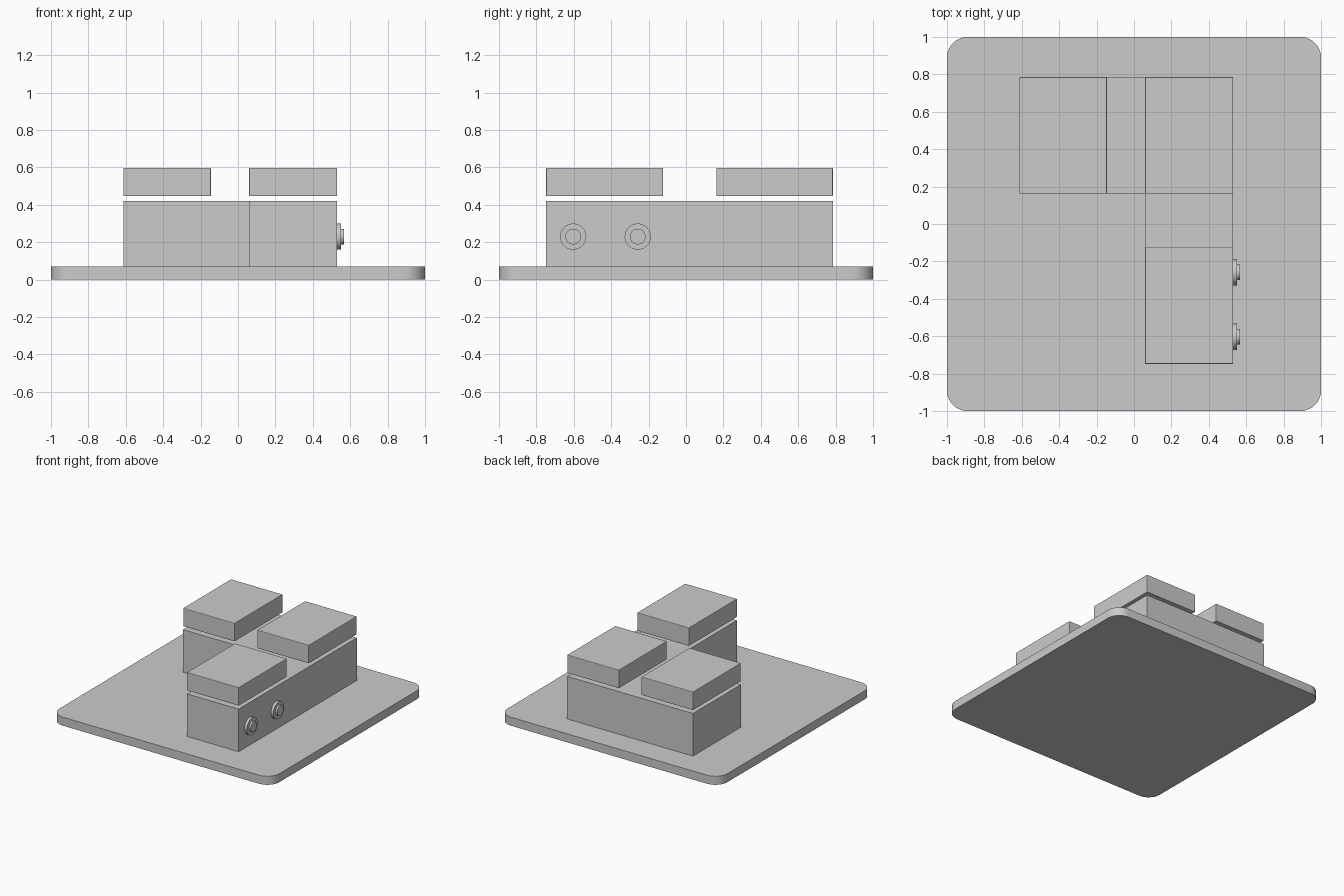
import bpy
import bmesh
from math import radians

cube = bpy.data.objects.get("Cube")
if cube:
    bpy.data.objects.remove(cube)

grey = bpy.data.materials.new("plain_grey")
grey.use_nodes = True
grey.diffuse_color = (0.6, 0.6, 0.6, 1)
grey.node_tree.nodes["Principled BSDF"].inputs["Base Color"].default_value = (0.6, 0.6, 0.6, 1)


def prism(name, outline, z0, z1):
    """Extrude a flat outline upwards from z0 to z1."""
    bm = bmesh.new()
    face = bm.faces.new([bm.verts.new((x, y, z0)) for x, y in outline])
    top = bmesh.ops.extrude_face_region(bm, geom=[face])["geom"]
    for v in top:
        if isinstance(v, bmesh.types.BMVert):
            v.co.z = z1
    bmesh.ops.recalc_face_normals(bm, faces=bm.faces)
    mesh = bpy.data.meshes.new(name)
    bm.to_mesh(mesh)
    bm.free()
    mesh.materials.append(grey)
    obj = bpy.data.objects.new(name, mesh)
    bpy.context.collection.objects.link(obj)
    return obj


def rectangle(x0, x1, y0, y1):
    return [(x0, y0), (x1, y0), (x1, y1), (x0, y1)]


def smooth(obj):
    bpy.ops.object.select_all(action="DESELECT")
    obj.select_set(True)
    bpy.context.view_layer.objects.active = obj
    bpy.ops.object.shade_smooth_by_angle(angle=radians(30))


# Base plate with rounded upright corners
base = prism("base_plate", rectangle(-1, 1, -1, 1), 0, 0.07)
bm = bmesh.new()
bm.from_mesh(base.data)
corners = [e for e in bm.edges if abs(e.verts[0].co.z - e.verts[1].co.z) > 0.01]
bmesh.ops.bevel(bm, geom=corners, offset=0.11, segments=10, profile=0.5, affect="EDGES")
bm.to_mesh(base.data)
bm.free()
smooth(base)

# L-shaped main body
LEFT, INNER_LEFT, INNER_RIGHT, RIGHT = -0.613, -0.145, 0.06, 0.53
FRONT, FRONT_END, BACK_START, BACK = -0.748, -0.123, 0.162, 0.785
prism("main_body", [(INNER_RIGHT, FRONT), (RIGHT, FRONT), (RIGHT, BACK), (LEFT, BACK),
                    (LEFT, BACK_START), (INNER_RIGHT, BACK_START)], 0.07, 0.42)

# Three raised roof blocks with softened edges
blocks = {
    "front_roof_block": (INNER_RIGHT, RIGHT, FRONT, FRONT_END),
    "corner_roof_block": (INNER_RIGHT, RIGHT, BACK_START, BACK),
    "side_roof_block": (LEFT, INNER_LEFT, BACK_START, BACK),
}
for name, bounds in blocks.items():
    block = prism(name, rectangle(*bounds), 0.447, 0.597)
    bevel = block.modifiers.new("soft_edges", "BEVEL")
    bevel.width = 0.004
    bevel.segments = 2


# Round fittings on the left wall: a wide flange and a narrower cap
def disc(name, y, radius, x0, x1):
    bpy.ops.mesh.primitive_cylinder_add(vertices=40, radius=radius, depth=x1 - x0,
                                        location=((x0 + x1) / 2, y, 0.23),
                                        rotation=(0, radians(90), 0))
    obj = bpy.context.object
    obj.name = name
    obj.data.materials.append(grey)
    smooth(obj)


for label, y in (("front", -0.603), ("rear", -0.258)):
    disc(label + "_fitting_flange", y, 0.07, 0.525, 0.552)
    disc(label + "_fitting_cap", y, 0.042, 0.545, 0.567)
